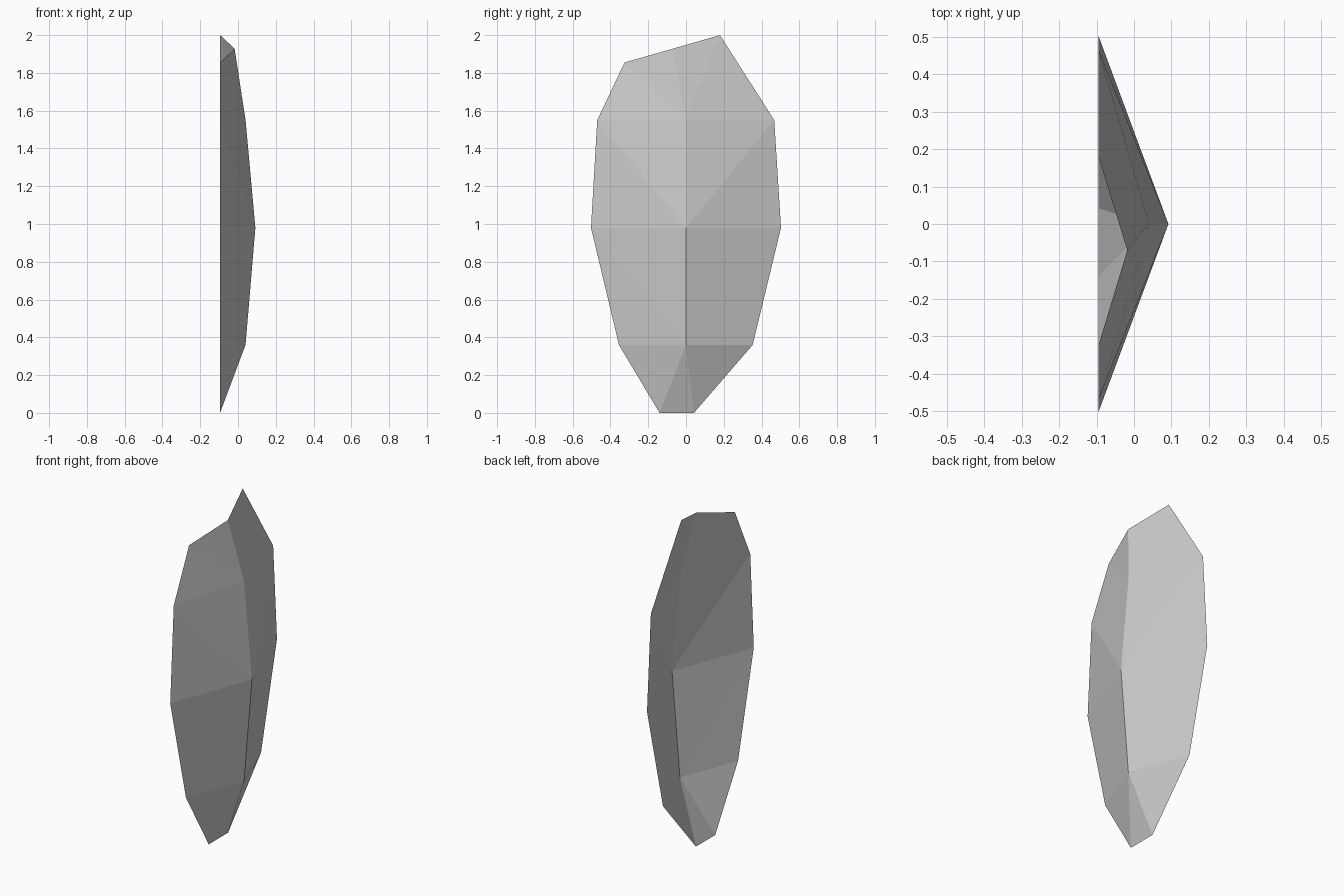
import bpy
import bmesh

if "Cube" in bpy.data.objects:
    bpy.data.objects.remove(bpy.data.objects["Cube"])

RIM_X = -0.095

# Cross-sections from bottom to top: left rim (y, z), ridge (x, y, z), right rim (y, z)
sections = [
    ((-0.355, 0.36), (0.04, 0.0, 0.36), (0.353, 0.36)),
    ((-0.503, 0.98), (0.092, 0.0, 0.98), (0.503, 0.98)),
    ((-0.47, 1.55), (0.04, 0.0, 1.55), (0.467, 1.55)),
    ((-0.325, 1.855), (-0.018, -0.07, 1.928), (0.18, 2.0)),
]

bm = bmesh.new()


def rim(point):
    return bm.verts.new((RIM_X, *point))


rows = [(rim(a), bm.verts.new(m), rim(b)) for a, m, b in sections]

# Ridged, open-backed shell: facets on both sides of the ridge
for i, (low, high) in enumerate(zip(rows, rows[1:])):
    for side in (0, 2):
        # each panel splits along the diagonal from the lower ridge to the upper rim
        tris = [(low[1], low[side], high[side]), (low[1], high[side], high[1])]
        for tri in tris:
            bm.faces.new(tri if side == 2 else tri[::-1])

# Blunt foot: three triangles fanning from the lowest ridge point
foot_l, foot_r = rim((-0.14, 0.0)), rim((0.042, 0.0))
left, ridge, right = rows[0]
for a, b in ((left, foot_l), (foot_l, foot_r), (foot_r, right)):
    bm.faces.new((ridge, a, b))

mesh = bpy.data.meshes.new("ridged_shell")
bm.to_mesh(mesh)
bm.free()
shell = bpy.data.objects.new("ridged_shell", mesh)
bpy.context.collection.objects.link(shell)
